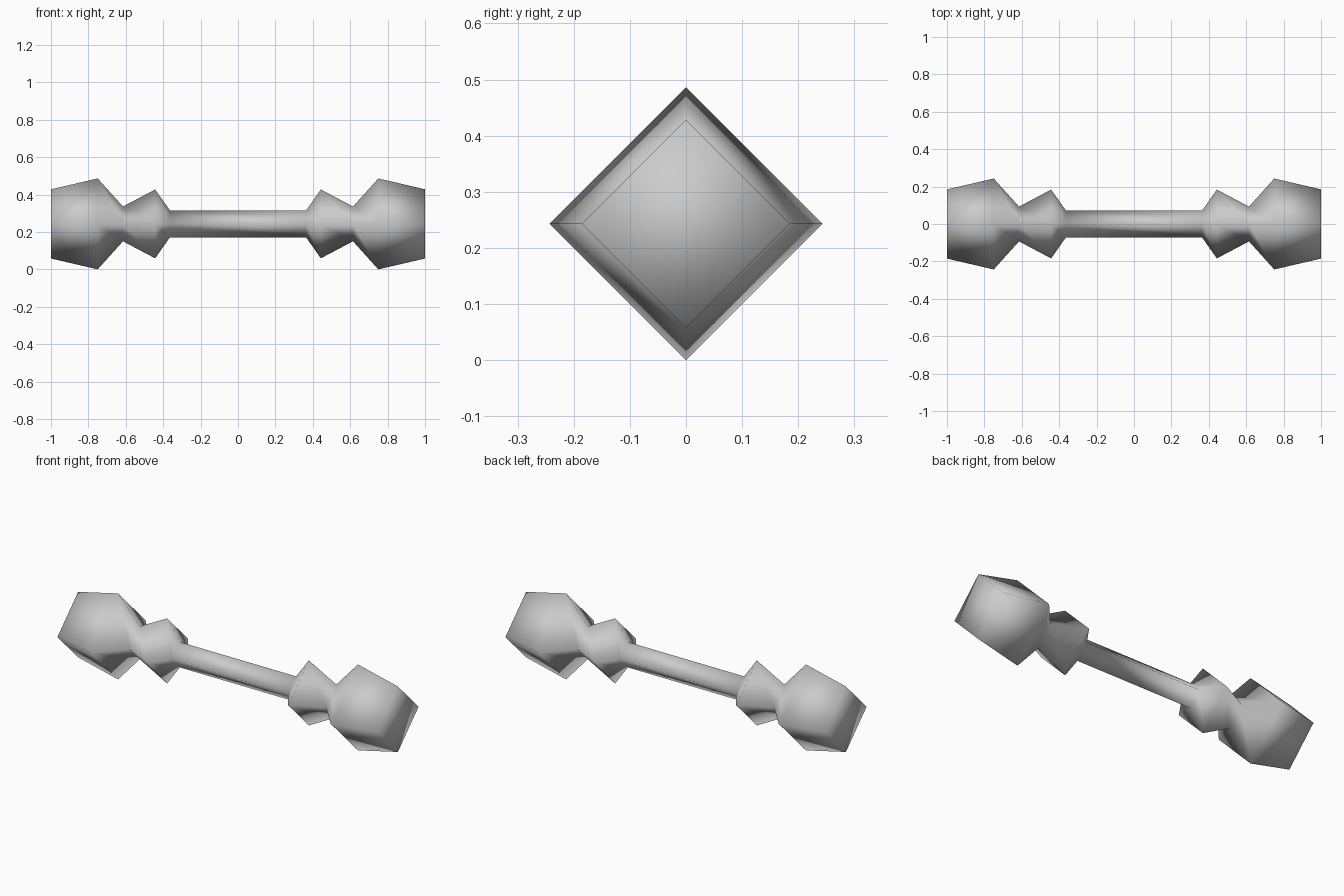
import bpy
import bmesh
from math import cos, sin, pi

cube = bpy.data.objects.get("Cube")
if cube:
    bpy.data.objects.remove(cube, do_unlink=True)

AXIS_HEIGHT = 0.243
SIDES = 4

# Half profile: distance from the middle, radius
half = [(0.0, 0.072), (0.364, 0.072), (0.443, 0.184),
        (0.615, 0.093), (0.75, 0.243), (1.0, 0.185)]
profile = [(-x, r) for x, r in reversed(half[1:])] + half

grey = bpy.data.materials.new("plain grey")
grey.use_nodes = True
colour = (0.6, 0.6, 0.6, 1.0)
grey.diffuse_color = colour
grey.node_tree.nodes["Principled BSDF"].inputs["Base Color"].default_value = colour

# Shaft, collars and end blocks as one four-sided skin along x
bm = bmesh.new()
rings = []
for x, r in profile:
    angles = [2 * pi * i / SIDES for i in range(SIDES)]
    rings.append([bm.verts.new((x, r * cos(a), AXIS_HEIGHT + r * sin(a)))
                  for a in angles])
for a, b in zip(rings, rings[1:]):
    for i in range(SIDES):
        j = (i + 1) % SIDES
        bm.faces.new((a[i], a[j], b[j], b[i]))

# End caps
bm.faces.new(rings[0])
bm.faces.new(rings[-1])
bmesh.ops.recalc_face_normals(bm, faces=bm.faces)

# Soft shading across every edge
for face in bm.faces:
    face.smooth = True

mesh = bpy.data.meshes.new("double_ended_bar")
bm.to_mesh(mesh)
bm.free()
mesh.materials.append(grey)
bar = bpy.data.objects.new("double_ended_bar", mesh)
bpy.context.collection.objects.link(bar)
